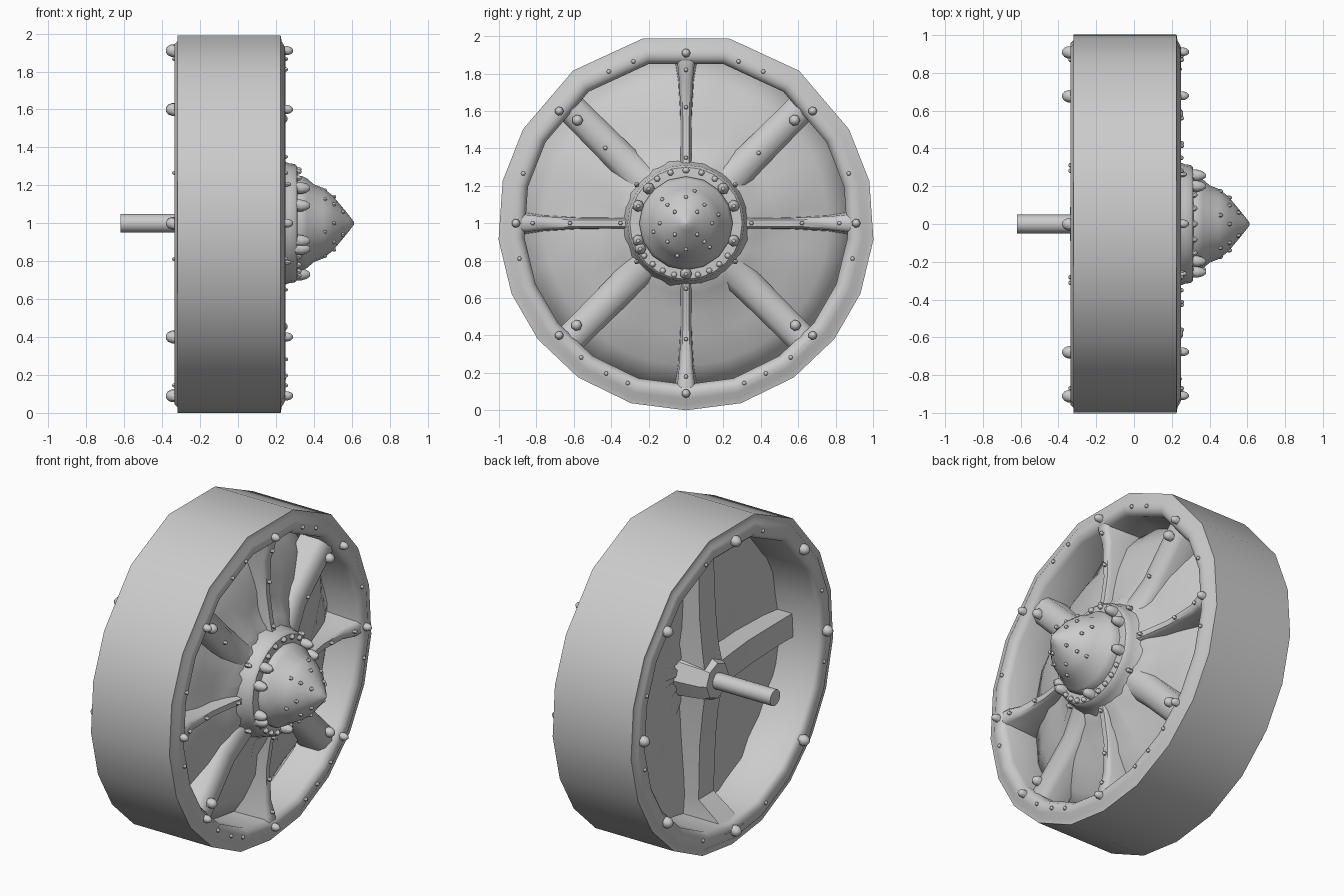
import bpy, bmesh, math, random
from math import sin, cos, radians
from mathutils import Vector

if "Cube" in bpy.data.objects:
    bpy.data.objects.remove(bpy.data.objects["Cube"])

random.seed(4)
C = 1.0  # height of the wheel axis (axis runs along x)


def pt(x, r, a, t=0.0):
    """Point at radius r, angle a (degrees from up, towards +y), shifted t sideways."""
    a = radians(a)
    return Vector((x, r * sin(a) + t * cos(a), C + r * cos(a) - t * sin(a)))


def finish(bm, name, angle=40):
    bmesh.ops.recalc_face_normals(bm, faces=bm.faces)
    me = bpy.data.meshes.new(name)
    bm.to_mesh(me)
    bm.free()
    me.shade_smooth()
    me.set_sharp_from_angle(angle=radians(angle))
    ob = bpy.data.objects.new(name, me)
    bpy.context.collection.objects.link(ob)
    return ob


def bridge(bm, a, b):
    n = len(a)
    for i in range(n):
        bm.faces.new((a[i], a[(i + 1) % n], b[(i + 1) % n], b[i]))


def lathe(name, profile, angles, closed=False, jitter=0, angle=40):
    bm = bmesh.new()
    loops = [[bm.verts.new(pt(x + random.uniform(-jitter, jitter), r, a)) for a in angles]
             for x, r in profile]
    for a, b in zip(loops, loops[1:]):
        bridge(bm, a, b)
    if closed:
        bridge(bm, loops[-1], loops[0])
    else:
        bm.faces.new(loops[0])
        bm.faces.new(loops[-1])
    return finish(bm, name, angle)


def even(n):
    return [360 * i / n for i in range(n)]


def arms(name, angles, sections):
    """Radial arms; each section is (radius, [(x, sideways), ...])."""
    bm = bmesh.new()
    for a in angles:
        loops = [[bm.verts.new(pt(x, r, a, t)) for x, t in sec] for r, sec in sections]
        for p, q in zip(loops, loops[1:]):
            bridge(bm, p, q)
        bm.faces.new(loops[0])
        bm.faces.new(loops[-1])
    return finish(bm, name, 50)


def studs(name, places, size, height, out=Vector((1, 0, 0)), sides=7):
    """Round-headed studs; places are (x, radius, angle)."""
    bm = bmesh.new()
    rot = out.to_track_quat('Z', 'Y')
    for x, r, a in places:
        base, rings = pt(x, r, a), []
        for h, w in ((-0.3, 1), (0.35, 1), (0.75, 0.75), (1, 0.3)):
            rings.append([bm.verts.new(base + rot @ Vector((
                size * w * cos(radians(k)), size * w * sin(radians(k)), h * height)))
                for k in even(sides)])
        for p, q in zip(rings, rings[1:]):
            bridge(bm, p, q)
        bm.faces.new(rings[0])
        bm.faces.new(rings[-1])
    return finish(bm, name, 50)


# Rim: uneven 19-sided band with raised, rounded front and back flanges
half = [13, 36.5, 60, 77, 95, 112, 128, 145, 163]
rim_angles = half + [180] + [360 - a for a in reversed(half)]
rim = lathe("rim", [(-.32, 1), (.225, 1), (.23, .97), (.247, .94), (.25, .91), (.245, .885), (.215, .862),
                    (-.31, .862), (-.335, .885), (-.335, .955), (-.32, .97)], rim_angles, True, 0, 75)
for v in rim.data.vertices:
    y, z = v.co.y, v.co.z - C
    k = 1.015 if z > .9 * abs(y) else 1.006
    if abs(y) > .01:
        v.co.y, v.co.z = y * k, C + z * k

# Web plate, dented, domed towards the hub
lathe("web_plate", [(-.02, .05), (-.02, .3), (-.03, .7), (-.04, .88), (0, .88), (.07, .76), (.13, .6),
                    (.16, .48), (.2, .38), (.245, .3), (.245, .05)], [a + 3 for a in even(36)],
      False, .016, 75)


# Four broad rounded diagonal spokes
def rounded(w, lo, hi):
    m = hi - .05
    return [(lo, -w), (m, -w), (hi - .015, -w * .65), (hi, 0), (hi - .015, w * .65), (m, w), (lo, w)]


diag = [45, 135, 225, 315]
cross = [0, 90, 180, 270]
arms("diagonal_spoke", diag, [(.2, rounded(.095, .02, .265)), (.38, rounded(.09, .02, .23)),
                              (.5, rounded(.085, .02, .21)), (.89, rounded(.08, .05, .225))])


# Four narrow front ribs that widen at the rim
def rib(w, lo, hi):
    return [(lo, -w * 1.25), (hi - .02, -w), (hi, -w * .6), (hi, w * .6), (hi - .02, w), (lo, w * 1.25)]


arms("front_rib", cross, [(.2, rib(.03, 0, .28)), (.38, rib(.028, 0, .235)), (.55, rib(.028, 0, .21)),
                          (.76, rib(.036, 0, .215)), (.84, rib(.044, 0, .24)), (.9, rib(.05, 0, .24))])


# Three rear arms; the bottom one deepens at the rim
def box(w, lo, hi):
    return [(lo, -w), (hi, -w), (hi, w), (lo, w)]


rear = [(.03, box(.09, -.2, 0)), (.2, box(.08, -.17, 0)), (.4, box(.08, -.15, 0)),
        (.74, box(.075, -.14, 0))]
arms("rear_arm", [0, 270], rear + [(.89, box(.075, -.14, 0))])
arms("rear_arm_bottom", [180], rear + [(.83, box(.08, -.26, 0)), (.9, box(.09, -.34, 0))])
lathe("rear_hub", [(-.22, .02), (-.22, .11), (-.18, .13), (0, .15), (0, .02)], even(8))

# Axle stub
lathe("axle", [(-.62, .05), (.1, .05)], even(12))

# Hub skirt, flange ring and pointed cap
lathe("hub_skirt", [(.18, .36), (.22, .335), (.27, .316), (.3, .312), (.312, .30), (.315, .26), (.31, .1)],
      even(24))
lathe("hub_cap", [(.28, .25), (.335, .25), (.365, .235), (.4, .205), (.45, .185), (.50, .145),
                  (.55, .085), (.585, .042), (.612, .006)], even(16), angle=60)

# Rim bolts, front and back
eight = [(.91, a) for a in cross] + [(.905, a) for a in (48.5, 131.5, 228.5, 311.5)]
studs("front_rim_bolt", [(.25, r, a) for r, a in eight], .024, .04)
studs("rear_rim_bolt", [(-.335, r, a) for r, a in eight], .034, .045, Vector((-1, 0, 0)))
studs("rim_rivet", [(.25, .91, s * a) for s in (1, -1) for a in (18, 27, 73, 102, 142, 152, 160)],
      .012, .014, sides=6)
studs("rear_rim_rivet", [(-.335, .91, s * a) for s in (1, -1) for a in (18, 73, 102, 160)],
      .012, .012, Vector((-1, 0, 0)), 6)

# Spoke bolts and rivets
studs("spoke_bolt", [(.22, .8, a) for a in (46.5, 133, 227, 313.5)], .03, .04)
studs("spoke_rivet", [(.215, .62, a) for a in cross] + [(.235, .82, a) for a in cross] +
      [(.245, .35, a) for a in cross] + [(.21, .54, 46), (.21, .59, 313)], .012, .018, sides=6)

# Hub bolts, ring rivets and cap rivets
studs("hub_bolt", [(.31, .272, s * a) for s in (1, -1) for a in (47, 70, 110)] +
      [(.31, .28, 241), (.31, .27, 180)], .032, .07)
studs("hub_ring_rivet", [(.31, .283, s * a) for s in (1, -1) for a in (0.5, 17, 33, 128, 141, 154, 167)],
      .017, .025, sides=6)
studs("hub_skirt_rivet", [(.25, .335, s * a) for s in (1, -1) for a in (52, 128)], .014, .03, sides=6)
studs("cap_rivet", [(.55, .085, 45 + a) for a in cross] + [(.503, .14, a) for a in even(8)] +
      [(.455, .18, a + 15) for a in even(6)], .011, .015, sides=6)
